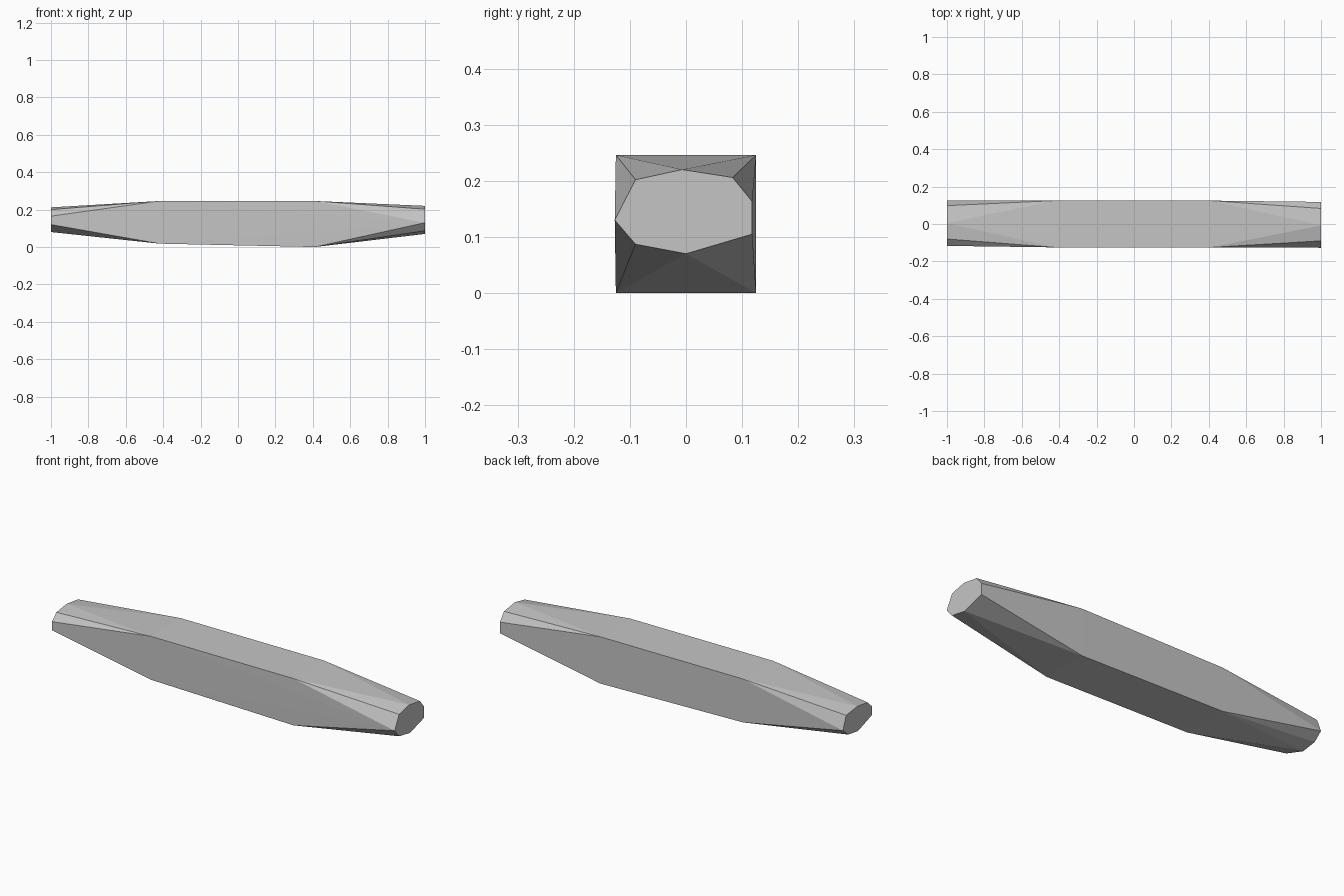
import bpy
import bmesh
from math import radians

cube = bpy.data.objects.get("Cube")
if cube:
    bpy.data.objects.remove(cube, do_unlink=True)

# Plain stone grey
grey = bpy.data.materials.new("stone grey")
grey.use_nodes = True
colour = (0.56, 0.56, 0.56, 1)
grey.diffuse_color = colour
grey.node_tree.nodes["Principled BSDF"].inputs["Base Color"].default_value = colour

# Eight-sided end outlines as (y, z)
LEFT_END = [(0.118, 0.163), (0.118, 0.105), (0, 0.07), (-0.09, 0.087),
            (-0.127, 0.13), (-0.09, 0.202), (-0.007, 0.22), (0.083, 0.206)]
RIGHT_END = [(-0.117, 0.165), (-0.117, 0.12), (0, 0.08), (0.08, 0.092),
             (0.125, 0.13), (0.098, 0.2), (0.005, 0.212), (-0.08, 0.2)]


def square_section(half, bottom, top):
    return [(y, z) for y in (-half, half) for z in (bottom, top)]


# Square middle tapering to the chipped ends: one section per station along x
sections = [
    (-1, RIGHT_END),
    (-0.42, square_section(0.125, 0.018, 0.246)),
    (0.41, square_section(0.125, 0, 0.246)),
    (1, LEFT_END),
]

# Skin the sections with flat facets
bm = bmesh.new()
for x, outline in sections:
    for y, z in outline:
        bm.verts.new((x, y, z))
bmesh.ops.convex_hull(bm, input=bm.verts[:])
bmesh.ops.dissolve_limit(bm, angle_limit=radians(0.2),
                         verts=bm.verts[:], edges=bm.edges[:])
bmesh.ops.recalc_face_normals(bm, faces=bm.faces[:])

mesh = bpy.data.meshes.new("tapered_bar")
bm.to_mesh(mesh)
bm.free()
mesh.materials.append(grey)
bar = bpy.data.objects.new("tapered_bar", mesh)
bpy.context.collection.objects.link(bar)
